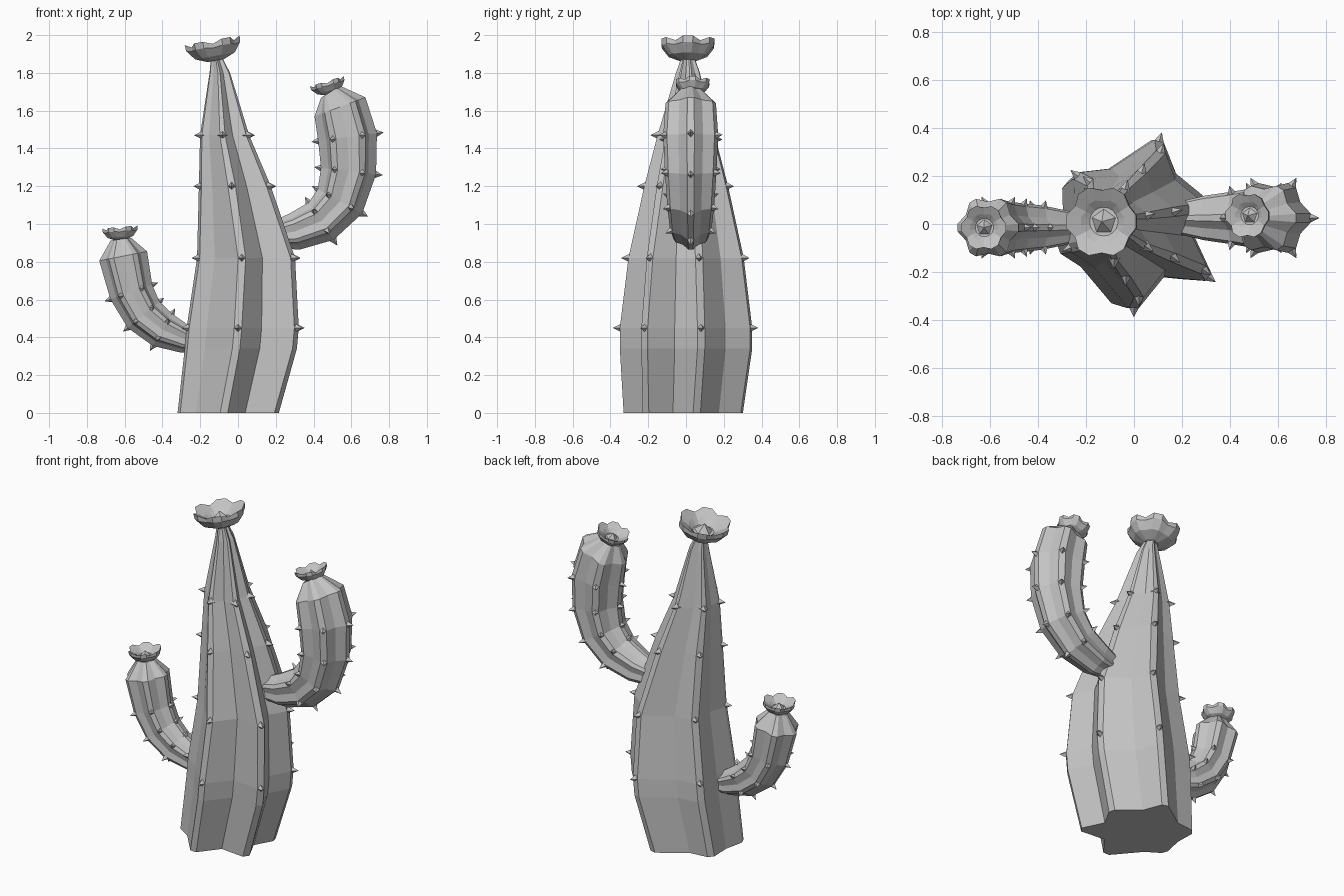
import bpy, bmesh, math
from mathutils import Vector, Matrix

cube = bpy.data.objects.get("Cube")
if cube:
    bpy.data.objects.remove(cube, do_unlink=True)

grey = bpy.data.materials.new("plain grey")
grey.use_nodes = True
grey.diffuse_color = (0.55, 0.55, 0.55, 1)
grey.node_tree.nodes["Principled BSDF"].inputs["Base Color"].default_value = grey.diffuse_color


def finish(name, bm):
    bmesh.ops.recalc_face_normals(bm, faces=bm.faces)
    mesh = bpy.data.meshes.new(name)
    bm.to_mesh(mesh)
    bm.free()
    mesh.materials.append(grey)
    obj = bpy.data.objects.new(name, mesh)
    bpy.context.collection.objects.link(obj)
    return obj


def loft(name, rings):
    """Skin a list of equal rings and cap both ends."""
    bm = bmesh.new()
    loops = [[bm.verts.new(p) for p in ring] for ring in rings]
    n = len(loops[0])
    for a, b in zip(loops, loops[1:]):
        for i in range(n):
            j = (i + 1) % n
            bm.faces.new((a[i], a[j], b[j], b[i]))
    bm.faces.new(loops[0])
    bm.faces.new(loops[-1])
    return finish(name, bm)


def thorns(name, spots, size):
    """Four-sided thorns at (point, outward direction) pairs."""
    bm = bmesh.new()
    for point, out in spots:
        turn = out.to_track_quat('Z', 'Y').to_matrix().to_4x4()
        place = Matrix.Translation(point + out * size * 0.35) @ turn
        bmesh.ops.create_cone(bm, cap_ends=True, segments=4, radius1=size * 0.75,
                              radius2=0, depth=size * 1.5, matrix=place)
    finish(name, bm)


# Trunk: uneven six-ridged section, alternating ridge and valley
section = [(0.31, 0.08), (0.17, 0.21), (0.1, 0.345), (-0.1, 0.23), (-0.24, 0.2), (-0.25, 0.05),
           (-0.27, -0.1), (-0.17, -0.18), (-0.005, -0.35), (0.12, -0.22), (0.305, -0.22), (0.25, -0.06)]
# height, centre x, centre y, scale
levels = [(0, -0.07, -0.015, 0.9), (0.34, -0.005, 0, 1), (0.45, 0.005, 0, 1), (0.82, 0.025, 0, 0.87),
          (1.2, -0.03, 0, 0.63), (1.47, -0.08, 0, 0.43), (1.8, -0.1, 0.01, 0.18), (1.88, -0.115, 0.01, 0.1)]
rings, spots = [], []
for z, cx, cy, s in levels:
    ring = []
    for i, p in enumerate(section):
        v = Vector((p[0], p[1], 0)) * s
        c = Vector((cx, cy, z))
        if i % 2:
            ring.append(c + v)
            continue
        side = Vector((-v.y, v.x, 0)).normalized() * 0.02 * min(1, s * 1.6)
        ring += [c + v - side, c + v + side]
        if 0.4 < z < 1.6:
            spots.append((c + v, v.normalized()))
    rings.append(ring)
loft("trunk", rings)
thorns("trunk_thorns", spots, 0.035)


def arm(name, path, y, side, size):
    """Six-ridged bent arm; path holds x, z, radius."""
    pts = [Vector((x, y, z)) for x, z, r in path]
    rings, spots = [], []
    for i, c in enumerate(pts):
        t = (pts[min(i + 1, len(pts) - 1)] - pts[max(i - 1, 0)]).normalized()
        outer = Vector((t.z, 0, -t.x)) * side
        r = path[i][2]
        ring = []
        for k in range(6):
            for turn, reach in ((-7, 1), (7, 1), (30, 0.83)):
                a = math.radians(k * 60 + turn)
                ring.append(c + (outer * math.cos(a) + Vector((0, math.sin(a), 0))) * r * reach)
            a = math.radians(k * 60)
            out = outer * math.cos(a) + Vector((0, math.sin(a), 0))
            if 1 < i < len(pts) - 2:
                spots.append((c + out * r, out))
        rings.append(ring)
    loft(name, rings)
    thorns(name + "_thorns", spots, size)


arm("left_arm", [(0.18, 0.94, 0.07), (0.3, 0.96, 0.1), (0.44, 1.015, 0.12), (0.54, 1.12, 0.135),
                 (0.585, 1.28, 0.148), (0.58, 1.46, 0.158), (0.54, 1.62, 0.145), (0.49, 1.7, 0.06)],
    0.025, 1, 0.032)
arm("right_arm", [(-0.18, 0.37, 0.05), (-0.28, 0.39, 0.075), (-0.4, 0.44, 0.1), (-0.5, 0.52, 0.11),
                  (-0.565, 0.64, 0.118), (-0.608, 0.83, 0.13), (-0.62, 0.92, 0.055)],
    -0.015, -1, 0.028)


def flower(name, base, radius, tilt):
    """Six-petalled cup with a small bud inside."""
    place = Matrix.Translation(base) @ Matrix.Rotation(math.radians(tilt), 4, 'Y') @ Matrix.Scale(radius, 4)
    # radius and height at petal middles, then at the notches between them
    steps = [(0.3, 0, 0.28, 0), (0.72, 0.17, 0.66, 0.17), (0.98, 0.5, 0.88, 0.46),
             (1.0, 0.73, 0.87, 0.6), (0.62, 0.5, 0.56, 0.42), (0.4, 0.3, 0.4, 0.3)]
    rings = []
    for step in steps:
        ring = []
        for k in range(18):
            notch = k % 3 == 0
            r, h = step[2:] if notch else step[:2]
            a = math.radians(k * 20 + 30)
            ring.append(place @ Vector((r * math.cos(a), r * math.sin(a), h)))
        rings.append(ring)
    loft(name, rings)
    bm = bmesh.new()
    bmesh.ops.create_cone(bm, cap_ends=True, segments=5, radius1=0.36, radius2=0, depth=0.32,
                          matrix=place @ Matrix.Translation((0, 0, 0.45)))
    finish(name + "_bud", bm)


flower("top_flower", (-0.118, 0.01, 1.865), 0.15, -10)
flower("left_flower", (0.49, 0.035, 1.69), 0.095, -17)
flower("right_flower", (-0.62, -0.015, 0.915), 0.095, -5)
